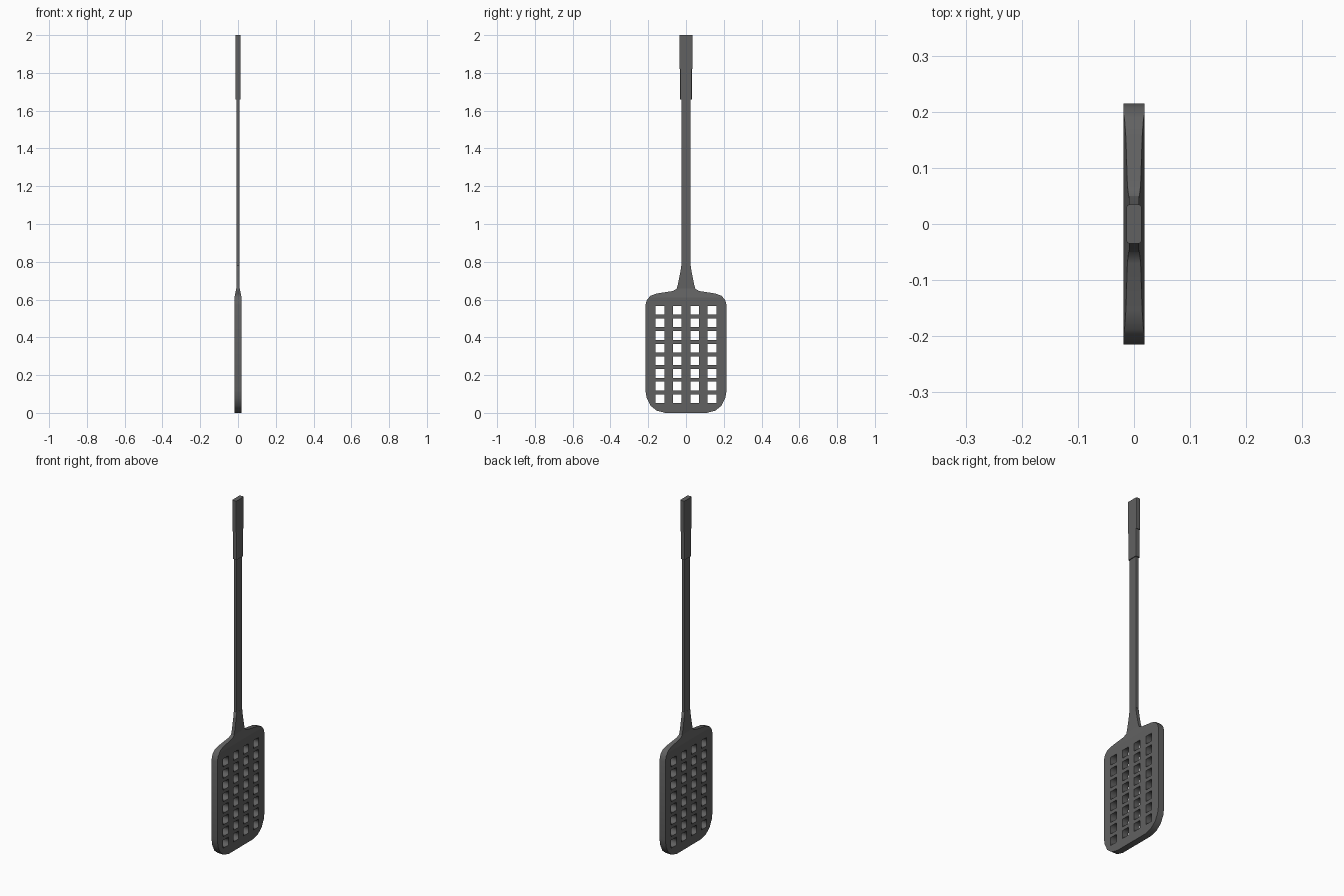
import bpy, bmesh
from mathutils import Matrix

if "Cube" in bpy.data.objects:
    bpy.data.objects.remove(bpy.data.objects["Cube"])

# local (x, y, z) -> world (y, z, x), so profiles are drawn as (y, z)
TURN = Matrix(((0, 0, 1, 0), (1, 0, 0, 0), (0, 1, 0, 0), (0, 0, 0, 1)))
HALF = 0.0185

dark = bpy.data.materials.new("dark_plastic")
dark.diffuse_color = (0.12, 0.12, 0.12, 1)
dark.use_nodes = True
dark.node_tree.nodes["Principled BSDF"].inputs["Base Color"].default_value = dark.diffuse_color


def add_loop(curve, pts):
    s = curve.splines.new('POLY')
    s.points.add(len(pts) - 1)
    for p, (y, z) in zip(s.points, pts):
        p.co = (y, z, 0, 1)
    s.use_cyclic_u = True


def add_object(name, bm):
    bmesh.ops.recalc_face_normals(bm, faces=bm.faces)
    me = bpy.data.meshes.new(name)
    bm.to_mesh(me)
    bm.free()
    me.materials.append(dark)
    ob = bpy.data.objects.new(name, me)
    bpy.context.collection.objects.link(ob)
    return ob


def bar(name, hx, hy, z0, z1, bevel):
    """Upright bar with its long edges rounded."""
    bm = bmesh.new()
    bmesh.ops.create_cube(bm, size=1)
    for v in bm.verts:
        v.co = (v.co.x * 2 * hx, v.co.y * 2 * hy, z0 + (v.co.z + .5) * (z1 - z0))
    edges = [e for e in bm.edges if abs(e.verts[0].co.z - e.verts[1].co.z) > .01]
    bmesh.ops.bevel(bm, geom=edges, offset=bevel, segments=2, profile=.5, affect='EDGES')
    return add_object(name, bm)


# swatter head and flared neck: one outline with a grid of square holes
right = [(.11, 0), (.155, .012), (.188, .038), (.208, .078), (.215, .12),
         (.215, .57), (.207, .598), (.188, .62), (.155, .632), (.07, .645),
         (.05, .656), (.043, .68), (.029, .75), (.025, .78)]
curve = bpy.data.curves.new("head_outline", 'CURVE')
curve.dimensions = '2D'
curve.fill_mode = 'BOTH'
curve.extrude = HALF
add_loop(curve, right + [(-y, z) for y, z in reversed(right)])
h = 0.023
for col in range(4):
    for row in range(8):
        y, z = (col - 1.5) * .092, .075 + row * .0669
        add_loop(curve, [(y - h, z - h), (y - h, z + h), (y + h, z + h), (y + h, z - h)])
helper = bpy.data.objects.new("head_outline", curve)
bpy.context.collection.objects.link(helper)
mesh = bpy.data.meshes.new_from_object(
    helper.evaluated_get(bpy.context.evaluated_depsgraph_get()))
bpy.data.objects.remove(helper)
bm = bmesh.new()
bm.from_mesh(mesh)
bm.transform(TURN)
bmesh.ops.remove_doubles(bm, verts=bm.verts, dist=1e-5)
# thin the head down to the shaft above the shoulder
for cut in (.612, .658):
    bmesh.ops.bisect_plane(bm, geom=bm.verts[:] + bm.edges[:] + bm.faces[:],
                           plane_co=(0, 0, cut), plane_no=(0, 0, 1))
for v in bm.verts:
    t = min(max((v.co.z - .612) / .046, 0), 1)
    v.co.x *= 1 - .5 * t
add_object("head", bm)

# shaft and two-step grip
bar("shaft", .009, .025, .775, 1.67, .003)
bar("grip_lower", .0135, .031, 1.66, 1.82, .005)
bar("grip_upper", .0135, .035, 1.82, 2.0, .005)
